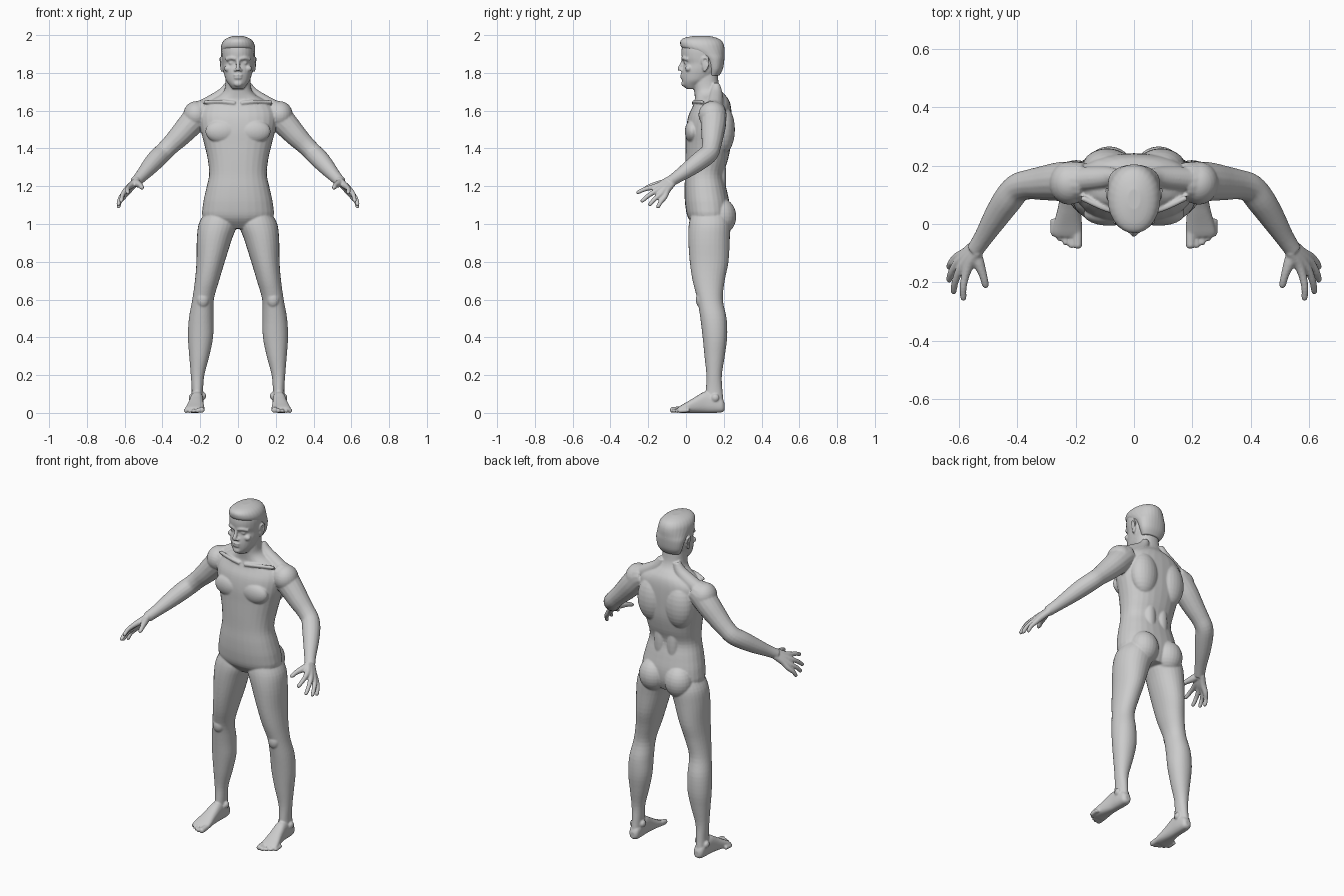
import bpy, bmesh, math, random
from mathutils import Vector, Matrix

random.seed(4)


def spline(rows, n=4):
    """Catmull-Rom interpolation of rows of numbers."""
    out = []
    for i in range(len(rows) - 1):
        p0, p1 = rows[max(i - 1, 0)], rows[i]
        p2, p3 = rows[i + 1], rows[min(i + 2, len(rows) - 1)]
        for k in range(n):
            t = k / n
            out.append([0.5 * (2 * b + (c - a) * t + (2 * a - 5 * b + 4 * c - d) * t * t
                               + (3 * b - a - 3 * c + d) * t ** 3)
                        for a, b, c, d in zip(p0, p1, p2, p3)])
    return out + [list(rows[-1])]


def oval(c, u, v, p=2.0, n=28):
    pts = []
    for i in range(n):
        a = 2 * math.pi * i / n
        co, si = math.cos(a), math.sin(a)
        pts.append(c + u * math.copysign(abs(co) ** (2 / p), co)
                   + v * math.copysign(abs(si) ** (2 / p), si))
    return pts


def loft(bm, rings):
    vs = [[bm.verts.new(p) for p in r] for r in rings]
    n = len(vs[0])
    for a, b in zip(vs, vs[1:]):
        for i in range(n):
            bm.faces.new((a[i], a[(i + 1) % n], b[(i + 1) % n], b[i]))
    bm.faces.new(vs[0])
    bm.faces.new(vs[-1])


def stack(bm, rows, p=2.2, along_y=False):
    """Loft of ovals; row = (height, x0, x1, y0, y1), or (y, x0, x1, z0, z1) along y."""
    rings = []
    for t, x0, x1, a0, a1 in spline(rows):
        x, a, h = (x0 + x1) / 2, (a0 + a1) / 2, (a1 - a0) / 2
        c = Vector((x, t, a)) if along_y else Vector((x, a, t))
        v = Vector((0, 0, h)) if along_y else Vector((0, h, 0))
        rings.append(oval(c, Vector(((x1 - x0) / 2, 0, 0)), v, p))
    loft(bm, rings)


def tube(bm, rows):
    """Round tube; row = (x, y, z, radius)."""
    rows = spline(rows)
    pts = [Vector(r[:3]) for r in rows]
    u, rings = Vector((0.31, 0.52, 0.8)), []
    for i, p in enumerate(pts):
        d = (pts[min(i + 1, len(pts) - 1)] - pts[max(i - 1, 0)]).normalized()
        u = (u - d * u.dot(d)).normalized()
        r = rows[i][3]
        rings.append(oval(p, u * r, d.cross(u) * r, n=16))
    loft(bm, rings)


def ball(bm, c, r):
    bmesh.ops.create_uvsphere(bm, u_segments=24, v_segments=14, radius=1,
                              matrix=Matrix.Translation(c) @ Matrix.Diagonal((*r, 1)))


def mirror(bm):
    geom = bm.verts[:] + bm.edges[:] + bm.faces[:]
    new = bmesh.ops.duplicate(bm, geom=geom)["geom"]
    bmesh.ops.scale(bm, vec=(-1, 1, 1), verts=[g for g in new if isinstance(g, bmesh.types.BMVert)])


def finish(bm, name, voxel, smooth):
    """Fuse all overlapping volumes into one skin and soften it."""
    bmesh.ops.recalc_face_normals(bm, faces=bm.faces[:])
    me = bpy.data.meshes.new(name)
    bm.to_mesh(me)
    bm.free()
    ob = bpy.data.objects.new(name, me)
    bpy.context.collection.objects.link(ob)
    m = ob.modifiers.new("fuse", 'REMESH')
    m.mode, m.voxel_size, m.use_smooth_shade = 'VOXEL', voxel, True
    s = ob.modifiers.new("soften", 'SMOOTH')
    s.factor, s.iterations = 0.5, smooth
    return ob


bm = bmesh.new()

# leg
stack(bm, [(1.06, .02, .175, .03, .22), (1.0, .004, .208, .015, .235), (.92, .032, .218, .012, .232),
           (.8, .07, .22, .02, .225), (.7, .1, .228, .035, .205), (.6, .128, .242, .06, .195),
           (.5, .13, .26, .076, .215), (.4, .132, .265, .088, .218), (.3, .152, .258, .098, .205),
           (.2, .178, .25, .108, .19), (.12, .185, .245, .105, .193), (.05, .187, .248, .1, .2)], 2.1)
ball(bm, (.186, .082, .6), (.035, .03, .045))                     # kneecap
ball(bm, (.183, .15, .09), (.014, .02, .02))                      # ankle bones
ball(bm, (.249, .155, .08), (.012, .02, .02))

# foot and toes
stack(bm, [(.205, .2, .23, .015, .05), (.19, .187, .245, .003, .075), (.15, .183, .25, 0, .1),
           (.1, .183, .253, 0, .112), (.05, .182, .262, 0, .085), (0, .178, .275, 0, .055),
           (-.03, .177, .28, 0, .038), (-.045, .182, .272, .004, .028)], 2.5, True)
for i, (tip, r) in enumerate(zip((-.084, -.082, -.072, -.058, -.042), (.016, .012, .0115, .011, .011))):
    x = .193 + .0205 * i
    tube(bm, [(x, tip + .06, r + .004, r), (x, tip + .02, r, r), (x, tip + .006, r, r * .9), (x, tip, r, r * .5)])

# arm
tube(bm, [(.17, .145, 1.595, .065), (.205, .145, 1.58, .07), (.255, .145, 1.525, .067), (.31, .14, 1.465, .059),
          (.36, .135, 1.415, .051), (.4, .122, 1.375, .05), (.435, .08, 1.34, .05),
          (.475, .02, 1.295, .043), (.515, -.045, 1.25, .033), (.545, -.09, 1.22, .029)])
ball(bm, (.222, .14, 1.578), (.068, .074, .072))                  # deltoid

# fingers run from the wrist through the knuckles to the tips
wrist, mid = Vector((.542, -.083, 1.224)), Vector((.597, -.145, 1.168))
for knuckle, tip in (((.577, -.175, 1.195), (.585, -.262, 1.165)), ((.597, -.158, 1.176), (.62, -.238, 1.118)),
                     ((.607, -.135, 1.157), (.636, -.197, 1.098)), ((.607, -.113, 1.143), (.636, -.152, 1.086))):
    k, t = Vector(knuckle), Vector(tip)
    tube(bm, [(*(wrist + (k - mid) * .4), .017), (*wrist.lerp(k, .55), .018), (*k, .0145),
              (*(k.lerp(t, .5) + Vector((.004, 0, .004))), .012), (*k.lerp(t, .9), .0105), (*t, .006)])
tube(bm, [(.545, -.09, 1.222, .02), (.533, -.13, 1.214, .02), (.517, -.175, 1.205, .014),
          (.509, -.207, 1.193, .012), (.507, -.219, 1.188, .006)])  # thumb

# muscles of the trunk
ball(bm, (.085, .034, 1.49), (.088, .04, .062))                   # chest
ball(bm, (.085, .187, 1.04), (.083, .079, .095))                  # buttock
ball(bm, (.092, .195, 1.5), (.085, .064, .13))                    # shoulder blade
ball(bm, (.042, .185, 1.25), (.035, .028, .13))                   # lower back
tube(bm, [(.015, .04, 1.64, .01), (.09, .05, 1.648, .01), (.18, .09, 1.645, .01)])  # collar bone
tube(bm, [(.05, .16, 1.74, .02), (.08, .16, 1.685, .035), (.15, .155, 1.635, .042), (.21, .15, 1.605, .04)])

# face, one side
ball(bm, (.034, .004, 1.853), (.016, .014, .011))                 # eye
tube(bm, [(.01, -.017, 1.874, .009), (.035, -.011, 1.879, .01), (.062, .01, 1.87, .009)])  # brow
ball(bm, (.052, .013, 1.823), (.022, .018, .017))                 # cheek
ball(bm, (.013, -.022, 1.815), (.010, .012, .008))                # nostril
ball(bm, (.084, .1, 1.842), (.009, .016, .032))                   # ear and its rim
tube(bm, [(.085, .085, 1.85, .005), (.091, .09, 1.876, .005), (.094, .112, 1.878, .005),
          (.093, .12, 1.852, .005), (.088, .108, 1.822, .006), (.085, .095, 1.808, .006)])
mirror(bm)

# trunk and neck
trunk = [(.975, .09, .06, .21), (1.03, .182, .012, .23), (1.1, .186, -.004, .232), (1.18, .17, -.008, .216),
         (1.26, .153, -.005, .2), (1.34, .16, -.004, .222), (1.42, .178, -.002, .238), (1.5, .198, .0, .242),
         (1.57, .205, .012, .242), (1.62, .19, .034, .238), (1.655, .145, .046, .228), (1.68, .1, .046, .21),
         (1.705, .075, .043, .188), (1.74, .067, .04, .174), (1.8, .065, .04, .168)]
stack(bm, [(z, -w, w, a, b) for z, w, a, b in trunk], 2.3)

# head, nose, lips and chin
head = [(1.715, .03, .002, .06), (1.735, .045, -.016, .09), (1.76, .063, -.021, .13), (1.79, .073, -.023, .165),
        (1.82, .08, -.019, .185), (1.85, .083, -.012, .195), (1.88, .086, -.022, .199), (1.92, .087, -.024, .199),
        (1.955, .08, -.014, .19), (1.98, .058, .02, .165), (1.992, .03, .055, .125)]
stack(bm, [(z, -w, w, a, b) for z, w, a, b in head], 2.1)
tube(bm, [(0, -.012, 1.878, .009), (0, -.021, 1.85, .0095), (0, -.032, 1.825, .012), (0, -.03, 1.814, .011)])
ball(bm, (0, -.021, 1.788), (.026, .01, .006))
ball(bm, (0, -.02, 1.774), (.022, .01, .007))
ball(bm, (0, -.011, 1.743), (.024, .014, .016))
finish(bm, "body", .005, 3)

# short wavy hair: cap plus locks
bm = bmesh.new()
hair = [(1.785, .06, .115, .176), (1.82, .078, .112, .195), (1.87, .088, .09, .203), (1.9, .09, .04, .204),
        (1.93, .091, -.018, .204), (1.955, .086, -.031, .198), (1.975, .072, -.026, .183),
        (1.988, .05, 0, .155), (1.996, .022, .05, .12)]
stack(bm, [(z, -w, w, a, b) for z, w, a, b in hair], 2.1)
for i in range(70):
    d = Vector((random.uniform(-1, 1), random.uniform(-1, 1), random.uniform(-.2, 1))).normalized()
    if d.z > .45 or d.y > .5:
        r = random.uniform(.012, .018)
        c = Vector((d.x * .078, .086 + d.y * .104, 1.9 + d.z * .085))
        ball(bm, c, (r * .8, r * 1.2, r * .9))
finish(bm, "hair", .004, 2)
